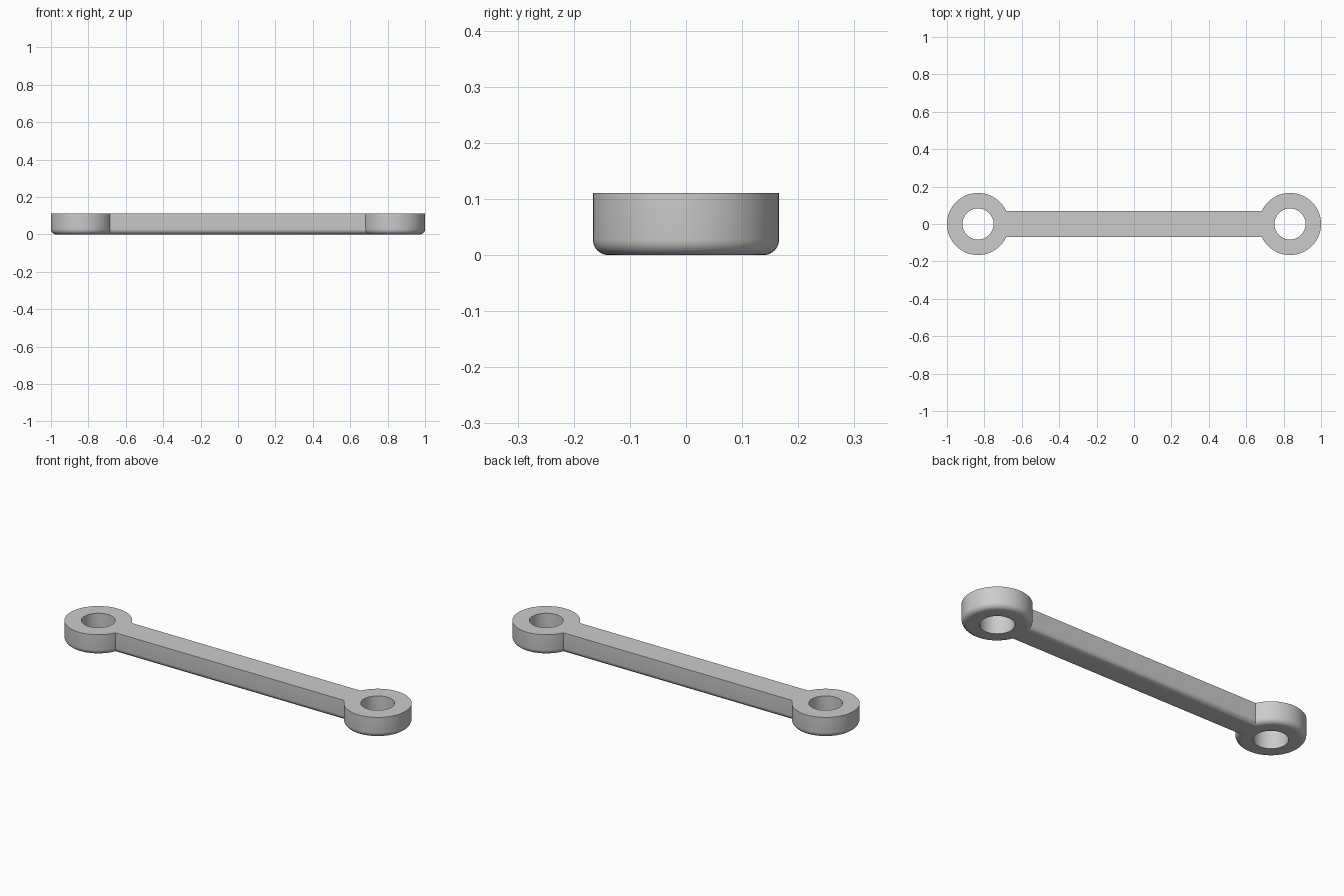
import bpy, bmesh
from math import sin, cos, pi, asin, sqrt

cube = bpy.data.objects.get("Cube")
if cube:
    bpy.data.objects.remove(cube, do_unlink=True)

EYE_R, HOLE_R, BAR_W = 0.166, 0.083, 0.069
EYE_X = 1 - EYE_R
HEIGHT, FILLET = 0.111, 0.028
ARC_STEPS, FILLET_STEPS, HOLE_STEPS = 56, 6, 64

grey = bpy.data.materials.new("steel grey")
grey.use_nodes = True
colour = (0.6, 0.6, 0.6, 1)
grey.diffuse_color = colour
grey.node_tree.nodes["Principled BSDF"].inputs["Base Color"].default_value = colour


def outline(inset):
    """Two round eyes joined by a straight bar, shrunk by the inset."""
    r, w = EYE_R - inset, BAR_W - inset
    start = pi - asin(w / r)
    right = []
    for i in range(ARC_STEPS + 1):
        a = -start + 2 * start * i / ARC_STEPS
        right.append((EYE_X + r * cos(a), r * sin(a)))
    return right + [(-x, -y) for x, y in right]


def add_loop(bm, points, z):
    verts = [bm.verts.new((x, y, z)) for x, y in points]
    edges = [bm.edges.new((v, verts[(i + 1) % len(verts)])) for i, v in enumerate(verts)]
    return verts, edges


def join_loops(bm, a, b):
    for i in range(len(a)):
        j = (i + 1) % len(a)
        bm.faces.new((a[i], a[j], b[j], b[i]))


bm = bmesh.new()

# Outer wall with a rounded lower edge
loops = []
for i in range(FILLET_STEPS + 1):
    a = pi / 2 * i / FILLET_STEPS
    loops.append(add_loop(bm, outline(FILLET * (1 - sin(a))), FILLET * (1 - cos(a))))
loops.append(add_loop(bm, outline(0), HEIGHT))
for low, high in zip(loops, loops[1:]):
    join_loops(bm, low[0], high[0])
bottom_edges, top_edges = list(loops[0][1]), list(loops[-1][1])

# Straight bore through each eye
for cx in (-EYE_X, EYE_X):
    ring = [(cx + HOLE_R * cos(2 * pi * i / HOLE_STEPS), HOLE_R * sin(2 * pi * i / HOLE_STEPS))
            for i in range(HOLE_STEPS)]
    low, high = add_loop(bm, ring, 0), add_loop(bm, ring, HEIGHT)
    join_loops(bm, low[0], high[0])
    bottom_edges += low[1]
    top_edges += high[1]

# Flat top and bottom faces around the bores
for edges in (bottom_edges, top_edges):
    bmesh.ops.triangle_fill(bm, edges=edges, use_beauty=True, use_dissolve=False)
bmesh.ops.recalc_face_normals(bm, faces=bm.faces)

mesh = bpy.data.meshes.new("connecting_link")
bm.to_mesh(mesh)
bm.free()
mesh.materials.append(grey)
link = bpy.data.objects.new("connecting_link", mesh)
bpy.context.collection.objects.link(link)

bpy.ops.object.select_all(action='DESELECT')
link.select_set(True)
bpy.context.view_layer.objects.active = link
bpy.ops.object.shade_smooth_by_angle(angle=pi / 6)
